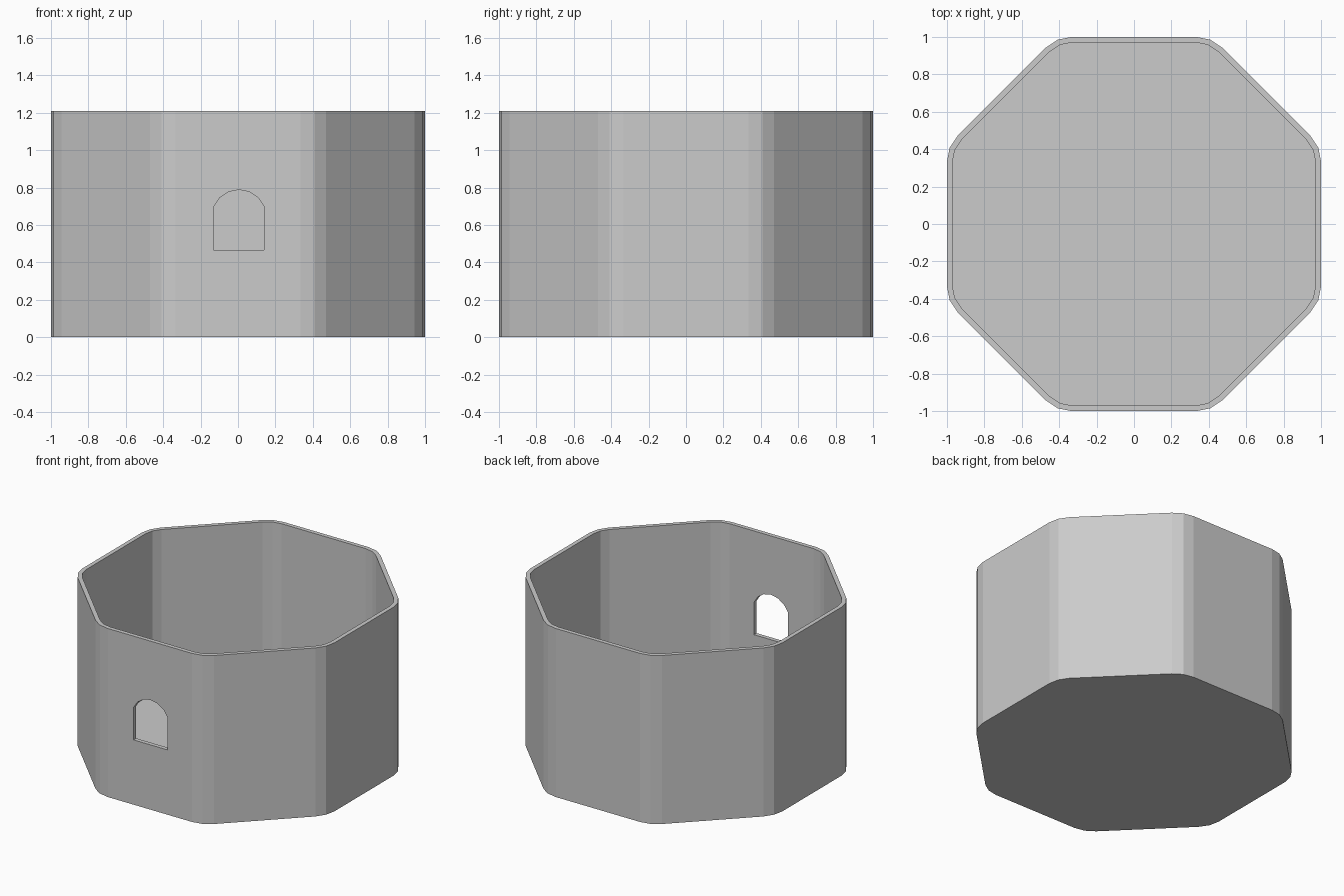
import bpy, bmesh
from math import sin, cos, tan, pi, radians, asin, sqrt

if "Cube" in bpy.data.objects:
    bpy.data.objects.remove(bpy.data.objects["Cube"])

HEIGHT, WALL, FLOOR = 1.21, 0.03, 0.03
FILLET = 0.193


def rounded_octagon(apothem, radius):
    """Octagon outline with each corner rounded by two segments."""
    centre_dist = (apothem - radius) / cos(pi / 8)
    pts = []
    for i in range(8):
        mid = pi / 8 + i * pi / 4
        for off in (-pi / 8, 0, pi / 8):
            pts.append((centre_dist * cos(mid) + radius * cos(mid + off),
                        centre_dist * sin(mid) + radius * sin(mid + off)))
    return pts


def make_object(name, bm):
    bmesh.ops.recalc_face_normals(bm, faces=bm.faces)
    mesh = bpy.data.meshes.new(name)
    bm.to_mesh(mesh)
    bm.free()
    obj = bpy.data.objects.new(name, mesh)
    bpy.context.collection.objects.link(obj)
    return obj


def bridge(bm, a, b):
    for i in range(len(a)):
        j = (i + 1) % len(a)
        bm.faces.new((a[i], a[j], b[j], b[i]))


# Open-topped octagonal shell with a floor
outer = rounded_octagon(1.0, FILLET)
inner = rounded_octagon(1.0 - WALL, FILLET - WALL)
bm = bmesh.new()
rings = [[bm.verts.new((x, y, z)) for x, y in outline]
         for outline, z in ((outer, 0), (outer, HEIGHT), (inner, HEIGHT), (inner, FLOOR))]
for a, b in zip(rings, rings[1:]):
    bridge(bm, a, b)
bm.faces.new(rings[0])
bm.faces.new(rings[-1])
shell = make_object("octagonal_shell", bm)

# Arched window cutter through the front wall
CX, HALF, SILL, SPRING, TOP = 0.005, 0.135, 0.465, 0.697, 0.788
rise = TOP - SPRING
r = (HALF ** 2 + rise ** 2) / (2 * rise)
span = asin(HALF / r)
profile = [(CX - HALF, SILL), (CX + HALF, SILL)]
for i in range(7):
    a = span * (1 - i / 3)
    profile.append((CX + r * sin(a), TOP - r + r * cos(a)))
bm = bmesh.new()
front = [bm.verts.new((x, -1.1, z)) for x, z in profile]
back = [bm.verts.new((x, -0.85, z)) for x, z in profile]
bridge(bm, front, back)
bm.faces.new(front)
bm.faces.new(back)
cutter = make_object("window_cutter", bm)
cutter.hide_render = True

# Cut the window, then discard the cutter
cut = shell.modifiers.new("window", 'BOOLEAN')
cut.operation = 'DIFFERENCE'
cut.solver = 'EXACT'
cut.object = cutter
bpy.context.view_layer.objects.active = shell
shell.select_set(True)
bpy.ops.object.modifier_apply(modifier=cut.name)
bpy.data.objects.remove(cutter)
